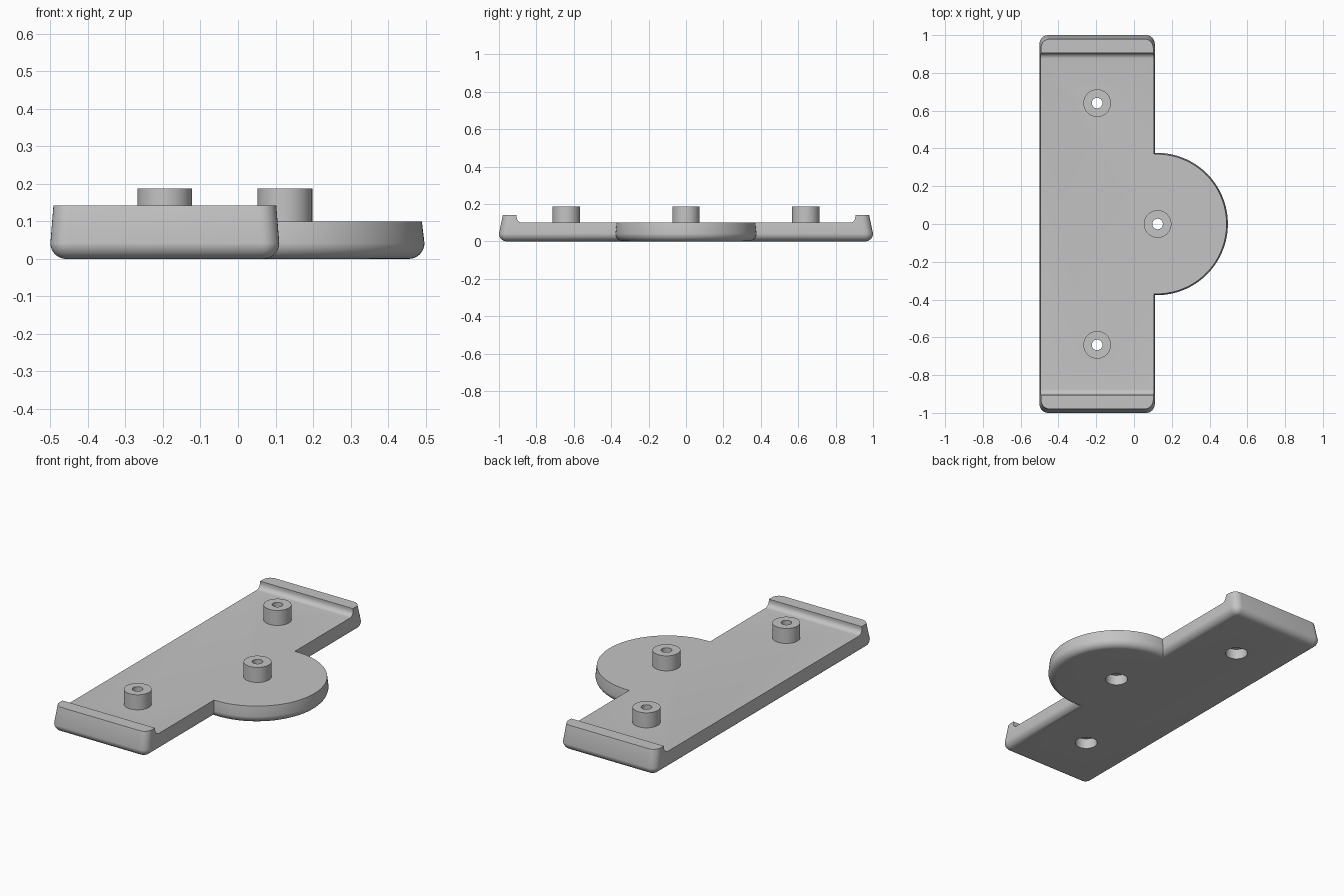
import bpy, bmesh
from math import sin, cos, pi, radians

if "Cube" in bpy.data.objects:
    bpy.data.objects.remove(bpy.data.objects["Cube"], do_unlink=True)

grey = bpy.data.materials.new("plain grey")
grey.use_nodes = True
grey.diffuse_color = (0.55, 0.55, 0.55, 1)
grey.node_tree.nodes["Principled BSDF"].inputs["Base Color"].default_value = (0.55, 0.55, 0.55, 1)

FLOOR, RIM, FILLET = 0.10, 0.142, 0.042


def loft(name, rings):
    """Skin a stack of equal-length rings and cap both ends."""
    bm = bmesh.new()
    rows = [[bm.verts.new(p) for p in ring] for ring in rings]
    n = len(rows[0])
    for a, b in zip(rows, rows[1:]):
        for i in range(n):
            j = (i + 1) % n
            bm.faces.new((a[i], a[j], b[j], b[i]))
    bm.faces.new(rows[0][::-1])
    bm.faces.new(rows[-1])
    bmesh.ops.recalc_face_normals(bm, faces=bm.faces)
    mesh = bpy.data.meshes.new(name)
    bm.to_mesh(mesh)
    bm.free()
    mesh.materials.append(grey)
    obj = bpy.data.objects.new(name, mesh)
    bpy.context.collection.objects.link(obj)
    return obj


def rounded_ring(cx, hx, hy, r, z, steps=8):
    """Rounded rectangle; becomes a circle when r equals both half sizes."""
    ring = []
    for k, (sx, sy) in enumerate(((1, 1), (-1, 1), (-1, -1), (1, -1))):
        for i in range(steps + 1):
            a = (k + i / steps) * pi / 2
            ring.append((cx + sx * (hx - r) + r * cos(a), sy * (hy - r) + r * sin(a), z))
    return ring


def circle(x, y, r, z, n=48):
    return [(x + r * cos(2 * pi * i / n), y + r * sin(2 * pi * i / n), z) for i in range(n)]


def shell_levels(steps=8):
    """(inset, height, draft fraction) up the rounded bottom and tapered wall."""
    levels = []
    for i in range(steps + 1):
        a = i / steps * pi / 2
        levels.append((FILLET * (1 - sin(a)), FILLET * (1 - cos(a)), 0))
    return levels + [(0, RIM, 1)]


# Long bar with drafted walls, and the round tab at its side
plate = loft("mounting_plate", [
    rounded_ring(-0.195, 0.305 - s - 0.008 * d, 1 - s - 0.021 * d, 0.046 - s, z)
    for s, z, d in shell_levels()])
tab = loft("round_tab", [
    circle(0.12, 0, 0.377 - s - 0.012 * d, z, 128) for s, z, d in shell_levels()])

# Recess between the end lips, with coved feet
profile = [(0.905, 0.3)]
for i in range(9):
    a = i / 8 * pi / 2
    profile.append((0.875 + 0.03 * cos(a), FLOOR + 0.03 * (1 - sin(a))))
profile += [(-y, z) for y, z in reversed(profile)]
recess = loft("recess_cutter", [[(x, y, z) for y, z in profile] for x in (-0.8, 0.8)])

steps = [(tab, 'UNION'), (recess, 'DIFFERENCE')]

# Bosses with a screw hole and a wider counterbore underneath
bosses, bores = [], []
for x, y in ((-0.195, 0.64), (-0.195, -0.64), (0.125, 0)):
    bosses.append((loft("boss", [circle(x, y, 0.073, z) for z in (0.07, 0.187)]), 'UNION'))
    bores.append((loft("bore_cutter", [
        circle(x, y, r, z) for r, z in ((0.06, -0.1), (0.06, 0.06), (0.028, 0.06), (0.028, 0.3))]),
        'DIFFERENCE'))
steps += bosses + bores

for helper, operation in steps:
    mod = plate.modifiers.new(helper.name, 'BOOLEAN')
    mod.object = helper
    mod.operation = operation
    mod.solver = 'EXACT'

# Bake the booleans and drop the helpers
bpy.context.view_layer.update()
graph = bpy.context.evaluated_depsgraph_get()
baked = bpy.data.meshes.new_from_object(plate.evaluated_get(graph))
plate.modifiers.clear()
plate.data = baked
baked.materials.clear()
baked.materials.append(grey)
for polygon in baked.polygons:
    polygon.material_index = 0
for helper, _ in steps:
    bpy.data.objects.remove(helper, do_unlink=True)

bpy.ops.object.select_all(action='DESELECT')
plate.select_set(True)
bpy.context.view_layer.objects.active = plate
bpy.ops.object.shade_smooth_by_angle(angle=radians(30))
